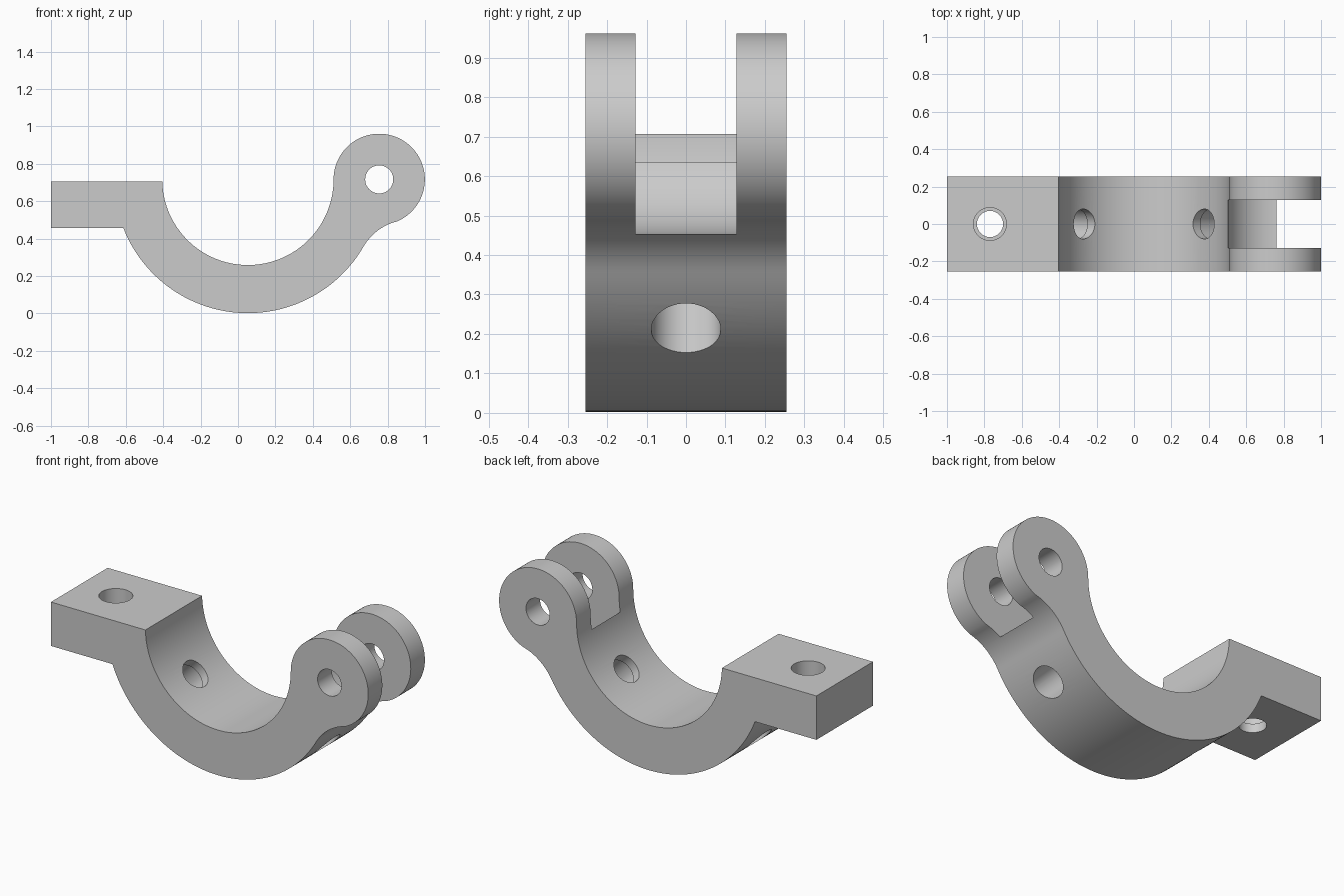
import bpy, bmesh
from math import sin, cos, asin, atan2, pi, hypot, radians
from mathutils import Vector

cube = bpy.data.objects.get("Cube")
if cube:
    bpy.data.objects.remove(cube, do_unlink=True)

# Main dimensions
CX, CZ = 0.053, 0.717            # centre of the saddle
R_IN, R_OUT = 0.458, 0.715
EX, R_EAR = 0.755, 0.244         # hinge ear, level with the saddle centre
HALF_W = 0.255
LUG_TOP, LUG_BOTTOM = 0.707, 0.457

grey = bpy.data.materials.new("satin_grey")
grey.use_nodes = True
colour = (0.6, 0.6, 0.6, 1)
grey.diffuse_color = colour
grey.node_tree.nodes["Principled BSDF"].inputs["Base Color"].default_value = colour


def arc(x, z, r, a0, a1, n):
    return [(x + r * cos(a0 + (a1 - a0) * i / n),
             z + r * sin(a0 + (a1 - a0) * i / n)) for i in range(n + 1)]


# Side profile: lug, outer saddle, blend fillet, ear, inner saddle
blend_angle, r_blend = radians(-30.2), 0.29
bx = CX + (R_OUT + r_blend) * cos(blend_angle)
bz = CZ + (R_OUT + r_blend) * sin(blend_angle)
to_ear = atan2(CZ - bz, EX - bx)
lug_angle = -pi + asin((CZ - LUG_BOTTOM) / R_OUT)
profile = [(-1, LUG_TOP), (-1, LUG_BOTTOM)]
profile += arc(CX, CZ, R_OUT, lug_angle, blend_angle, 64)
profile += arc(bx, bz, r_blend, blend_angle + pi, to_ear, 16)[1:]
profile += arc(EX, CZ, R_EAR, to_ear - pi, pi, 64)[1:]
profile += arc(CX, CZ, R_IN, 0, -pi + asin((CZ - LUG_TOP) / R_IN), 72)[1:]

bm = bmesh.new()
face = bm.faces.new([bm.verts.new((x, -HALF_W, z)) for x, z in profile])
side = bmesh.ops.extrude_face_region(bm, geom=[face])
bmesh.ops.translate(bm, vec=(0, 2 * HALF_W, 0),
                    verts=[v for v in side["geom"] if isinstance(v, bmesh.types.BMVert)])
bmesh.ops.recalc_face_normals(bm, faces=bm.faces)
mesh = bpy.data.meshes.new("hinged_saddle")
bm.to_mesh(mesh)
bm.free()
mesh.materials.append(grey)
body = bpy.data.objects.new("hinged_saddle", mesh)
bpy.context.collection.objects.link(body)


def bore(origin, direction, start, end, radius, sides=48):
    """Cut a round bore along a direction, from start to end."""
    d = Vector(direction).normalized()
    bpy.ops.mesh.primitive_cylinder_add(
        vertices=sides, radius=radius, depth=end - start,
        location=Vector(origin) + d * (start + end) / 2,
        rotation=d.to_track_quat('Z', 'Y').to_euler())
    cutter = bpy.context.object
    cutter.name = "bore_cutter"
    cutter.hide_render = True
    mod = body.modifiers.new("bore", 'BOOLEAN')
    mod.operation, mod.solver, mod.object = 'DIFFERENCE', 'EXACT', cutter
    bpy.ops.object.select_all(action='DESELECT')
    body.select_set(True)
    bpy.context.view_layer.objects.active = body
    bpy.ops.object.modifier_apply(modifier=mod.name)
    bpy.data.objects.remove(cutter, do_unlink=True)


# Round slot between the two ears, and the hinge pin hole
bore((EX, 0, CZ), (0, 1, 0), -0.128, 0.128, 0.264, 128)
bore((EX, 0, CZ), (0, 1, 0), -0.4, 0.4, 0.075)

# Stepped radial holes through the saddle
for s in (-1, 1):
    bore((CX, 0, CZ), (s, 0, -1), 0.507, 0.85, 0.088)
    bore((CX, 0, CZ), (s, 0, -1), 0.3, 0.6, 0.08)

# Stepped bolt hole through the lug
bore((-0.77, 0, 0), (0, 0, 1), 0.507, 0.85, 0.088)
bore((-0.77, 0, 0), (0, 0, 1), 0.35, 0.6, 0.07)

# Smooth curved walls, crisp edges
body.data.materials.clear()
body.data.materials.append(grey)
for p in body.data.polygons:
    p.material_index = 0
bpy.ops.object.shade_smooth_by_angle(angle=radians(30))
